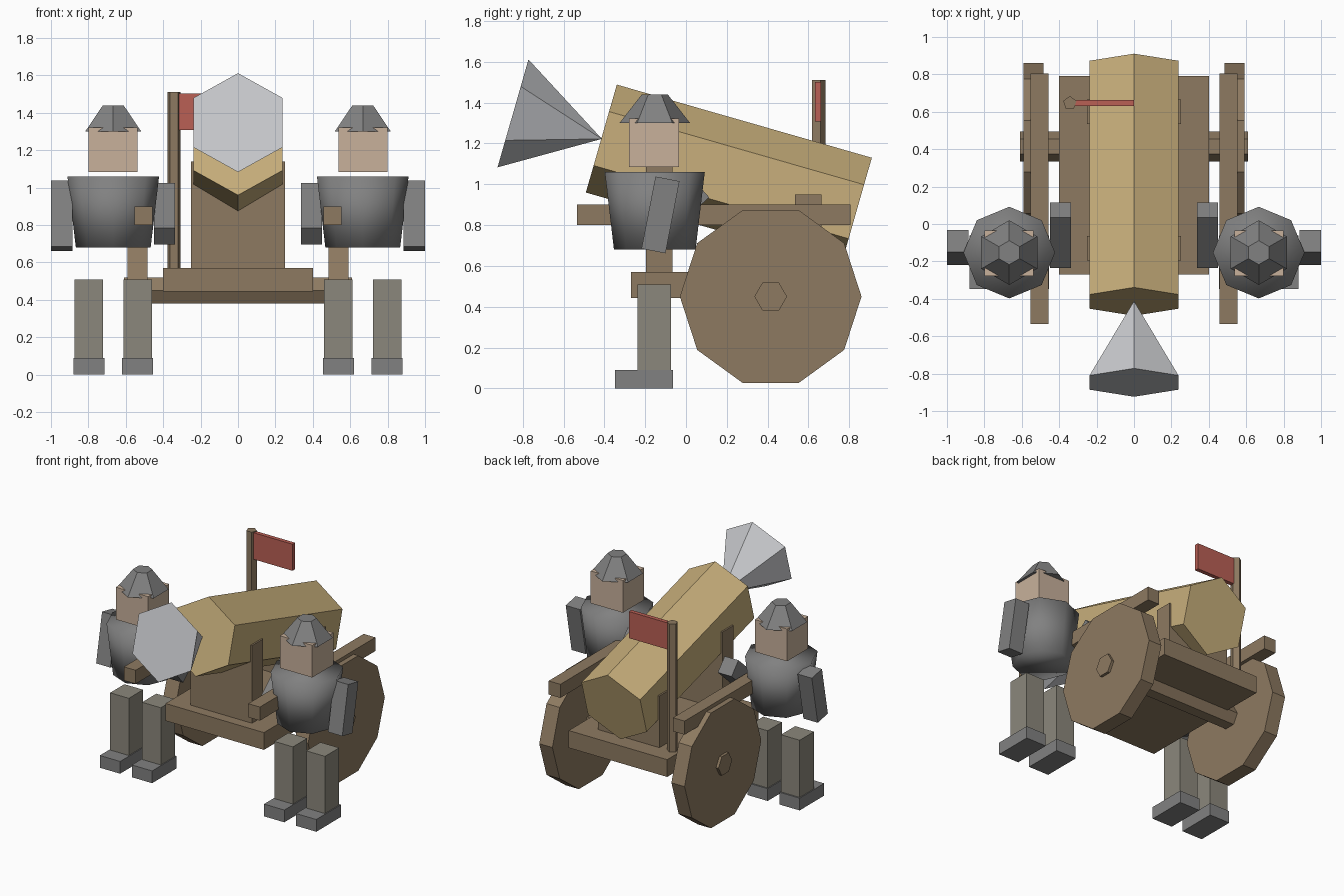
import bpy, bmesh
from math import radians
from mathutils import Matrix, Euler

if "Cube" in bpy.data.objects:
    bpy.data.objects.remove(bpy.data.objects["Cube"])


def material(name, rgb):
    m = bpy.data.materials.new(name)
    m.diffuse_color = (*rgb, 1)
    m.use_nodes = True
    m.node_tree.nodes["Principled BSDF"].inputs["Base Color"].default_value = m.diffuse_color
    return m


WOOD = material("wood", (0.27, 0.195, 0.12))
BRASS = material("brass", (0.58, 0.43, 0.20))
RED = material("red_cloth", (0.49, 0.115, 0.09))
SKIN = material("skin", (0.58, 0.44, 0.33))
CLOTH = material("cloth", (0.26, 0.245, 0.20))
STEEL = material("steel", (0.22, 0.22, 0.22))
PALE = material("pale_metal", (0.57, 0.58, 0.60))


def finish(bm, name, mat, loc, rot):
    me = bpy.data.meshes.new(name)
    bm.to_mesh(me)
    bm.free()
    ob = bpy.data.objects.new(name, me)
    ob.location = loc
    ob.rotation_euler = Euler([radians(a) for a in rot])
    me.materials.append(mat)
    bpy.context.collection.objects.link(ob)
    return ob


def box(name, mat, loc, size, rot=(0, 0, 0)):
    bm = bmesh.new()
    bmesh.ops.create_cube(bm, size=1, matrix=Matrix.Diagonal((*size, 1)))
    return finish(bm, name, mat, loc, rot)


def cone(name, mat, loc, sides, r1, r2, depth, rot=(0, 0, 0)):
    # the first corner points along local +y
    bm = bmesh.new()
    bmesh.ops.create_cone(bm, cap_ends=True, segments=sides,
                          radius1=r1, radius2=r2, depth=depth)
    bmesh.ops.remove_doubles(bm, verts=bm.verts, dist=1e-5)
    bmesh.ops.recalc_face_normals(bm, faces=bm.faces)
    return finish(bm, name, mat, loc, rot)


# tilted barrel and the cone at its muzzle
TILT = (-106, 0, 0)
cone("barrel", BRASS, (0, 0.21, 1.045), 6, 0.275, 0.275, 1.30, TILT)
cone("muzzle_cone", PALE, (0, -0.63, 1.285), 6, 0.275, 0, 0.453, TILT)

# carriage bed, cradles and axle
box("carriage_bed", WOOD, (0, 0.26, 0.507), (0.80, 1.06, 0.127))
box("front_cradle", WOOD, (0, -0.13, 0.855), (0.50, 0.13, 0.57))
box("rear_cradle", WOOD, (0, 0.60, 0.76), (0.50, 0.13, 0.38))
cone("axle", WOOD, (0, 0.415, 0.45), 6, 0.08, 0.08, 1.22, (0, 90, 0))

# flag and pole
cone("flag_pole", WOOD, (-0.343, 0.647, 1.04), 5, 0.037, 0.037, 0.94)
box("flag", RED, (-0.158, 0.647, 1.405), (0.316, 0.03, 0.195))

for side, s in (("left", -1), ("right", 1)):
    # wheel and push rail
    cone(side + "_wheel", WOOD, (s * 0.537, 0.415, 0.45), 10, 0.445, 0.445, 0.107, (0, 90, 0))
    box(side + "_rail", WOOD, (s * 0.505, 0.135, 0.85), (0.095, 1.34, 0.10))

    # crew member
    x, y = s * 0.667, -0.153
    torso = cone(side + "_torso", STEEL, (x, y, 0.87), 8, 0.20, 0.245, 0.38)
    torso.data.polygons.foreach_set("use_smooth", [True] * len(torso.data.polygons))
    box(side + "_head", SKIN, (x, y - 0.003, 1.203), (0.262, 0.245, 0.237))
    cone(side + "_helmet", STEEL, (x, y, 1.37), 6, 0.173, 0.064, 0.14)
    box(side + "_outer_arm", STEEL, (s * 0.942, -0.125, 0.85), (0.116, 0.12, 0.36), (-11, 0, 0))
    box(side + "_inner_arm", STEEL, (s * 0.394, -0.06, 0.86), (0.112, 0.12, 0.36), (-48, 0, 0))
    for part, d in (("inner", -0.13), ("outer", 0.13)):
        lx = x + s * d
        box(f"{side}_{part}_leg", CLOTH, (lx, -0.155, 0.30), (0.152, 0.165, 0.42))
        box(f"{side}_{part}_foot", STEEL, (lx, -0.205, 0.045), (0.165, 0.285, 0.09))
